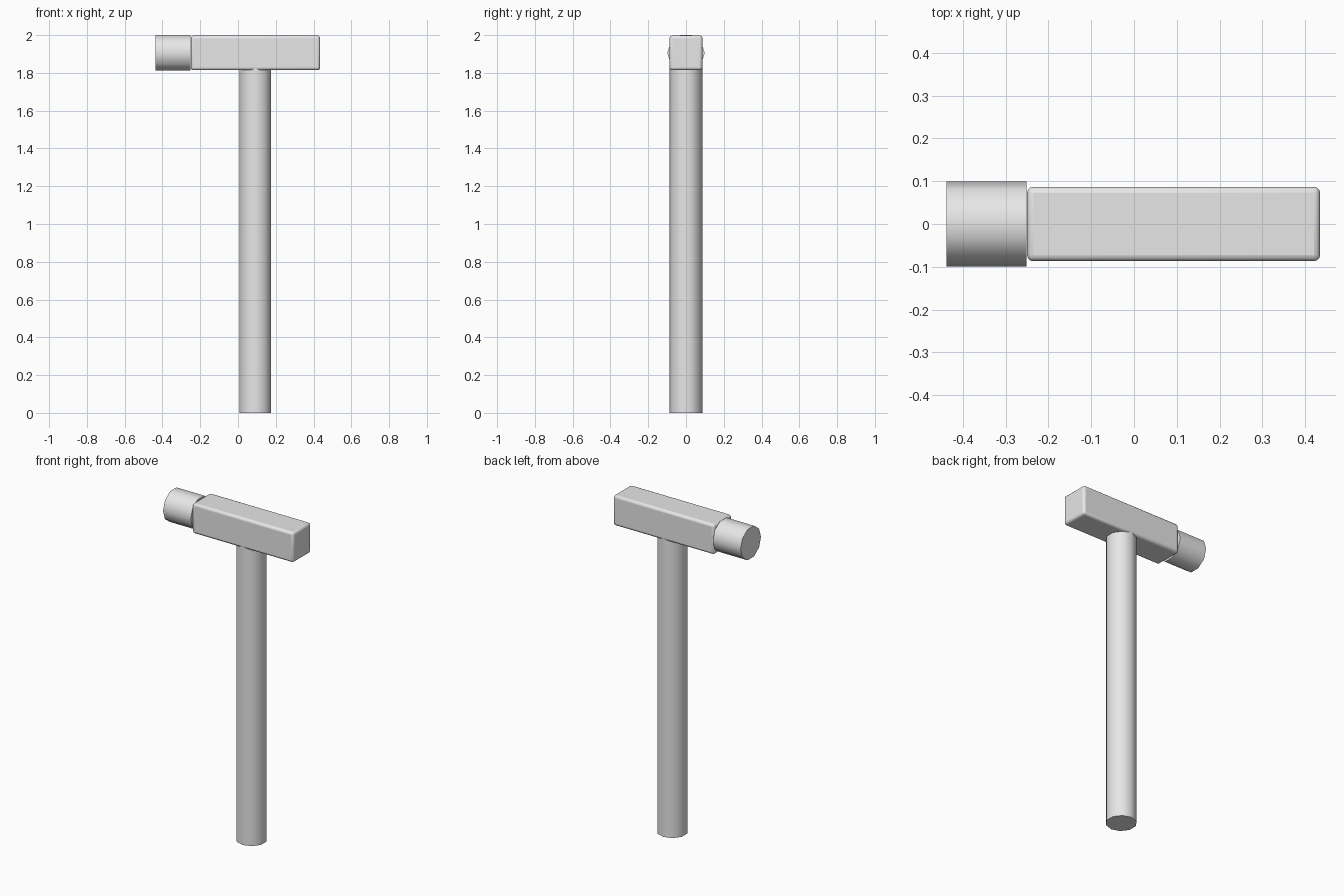
import bpy, bmesh, math
from mathutils import Matrix

if "Cube" in bpy.data.objects:
    bpy.data.objects.remove(bpy.data.objects["Cube"], do_unlink=True)

GREY = (0.8, 0.8, 0.8, 1)
grey = bpy.data.materials.new("light grey")
grey.use_nodes = True
grey.diffuse_color = GREY
grey.node_tree.nodes["Principled BSDF"].inputs["Base Color"].default_value = GREY


def add_part(name, bm, angle):
    mesh = bpy.data.meshes.new(name)
    bm.to_mesh(mesh)
    bm.free()
    mesh.materials.append(grey)
    ob = bpy.data.objects.new(name, mesh)
    bpy.context.collection.objects.link(ob)
    bpy.ops.object.select_all(action='DESELECT')
    ob.select_set(True)
    bpy.context.view_layer.objects.active = ob
    bpy.ops.object.shade_smooth_by_angle(angle=math.radians(angle))
    return ob


def ten_sided_rod(name, radius, length, centre, axis):
    """Rod with two opposite corners pointing along y."""
    bm = bmesh.new()
    bmesh.ops.create_cone(bm, cap_ends=True, segments=10,
                          radius1=radius, radius2=radius, depth=length)
    # turn the corner nearest the y axis exactly onto it
    corner = max(bm.verts, key=lambda v: v.co.y).co
    turn = math.pi / 2 - math.atan2(corner.y, corner.x)
    matrix = Matrix.Rotation(turn, 4, 'Z')
    if axis == 'X':
        matrix = Matrix.Rotation(math.pi / 2, 4, 'Y') @ matrix
    bm.transform(Matrix.Translation(centre) @ matrix)
    return add_part(name, bm, 40)


# Handle, ending just inside the head
ten_sided_rod("handle", 0.087, 1.825, (0.092, 0, 0.9125), 'Z')

# Round striking face
ten_sided_rod("striking_face", 0.099, 0.187, (-0.3445, 0, 1.906), 'X')

# Rectangular head block with softened edges
bm = bmesh.new()
bmesh.ops.create_cube(bm, size=1)
bm.transform(Matrix.Translation((0.0925, 0, 1.906))
             @ Matrix.Diagonal((0.685, 0.174, 0.184, 1)))
head = add_part("head_block", bm, 30)
bevel = head.modifiers.new("soft edges", 'BEVEL')
bevel.width = 0.015
bevel.segments = 3
